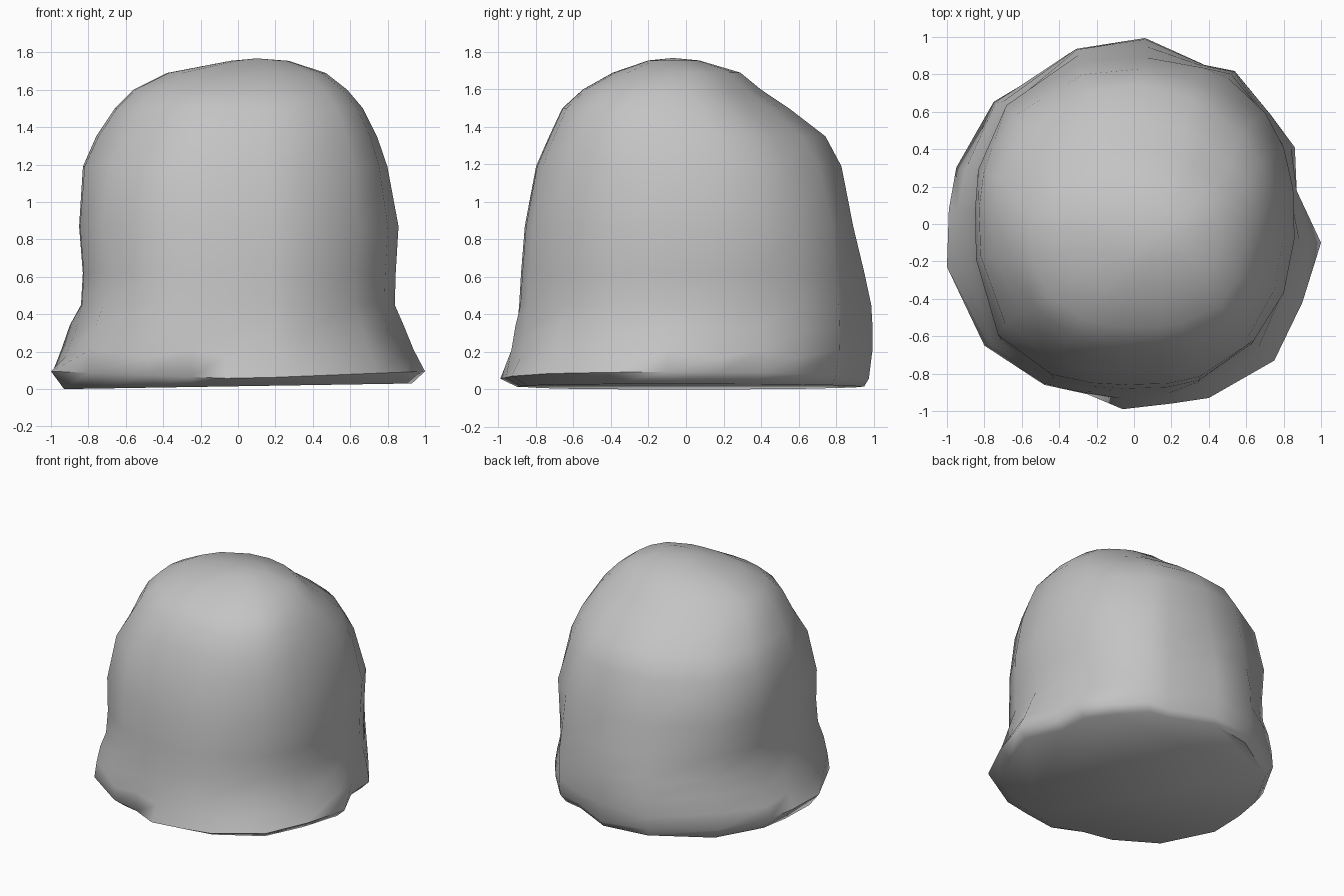
import bpy, bmesh, math

if "Cube" in bpy.data.objects:
    bpy.data.objects.remove(bpy.data.objects["Cube"], do_unlink=True)

# Flared hem outline seen from above, anticlockwise
HEM = [(1, -.1), (.87, .18), (.86, .42), (.73, .6), (.54, .82), (.38, .85), (.06, 1),
       (-.31, .94), (-.75, .67), (-.95, .31), (-.99, .08), (-1, -.23), (-.8, -.65),
       (-.48, -.86), (-.25, -.91), (-.06, -.99), (.2, -.96), (.4, -.93), (.75, -.73),
       (.9, -.42)]

# Levels: height, left edge, right edge, front, back, hem share, hem share at the back
LEVELS = [(.19, -.9, .88, -.91, .89, .4, .95), (.32, -.87, .85, -.9, .89, .15, .95),
          (.45, -.84, .84, -.89, .88, 0, .9), (.62, -.83, .845, -.88, .88, 0, .6),
          (.87, -.85, .86, -.86, .88, 0, .1), (1.19, -.83, .80, -.80, .83, 0, 0),
          (1.35, -.76, .745, -.73, .745, 0, 0), (1.5, -.66, .67, -.66, .55, 0, 0),
          (1.6, -.56, .585, -.55, .4, 0, 0), (1.69, -.38, .47, -.39, .29, 0, 0),
          (1.755, -.04, .27, -.2, .07, 0, 0)]

# Squareness of the corners: front right, front left, back right, back left
LOWER = (2.85, 2.25, 2.55, 2.4)
UPPER = (2.25, 2.75, 2.0, 1.95)


def mix(a, b, t):
    return a + (b - a) * max(0, min(1, t))


def rounded_square(angle, level):
    """Point on a section whose corners differ in roundness."""
    z, x0, x1, y0, y1 = level[:5]
    c, s = math.cos(angle), math.sin(angle)
    corners = [mix(a, b, (z - .95) / .4) for a, b in zip(LOWER, UPPER)]
    u, v = .5 + .7 * c, .5 + .7 * s
    n = mix(mix(corners[0], corners[1], u), mix(corners[2], corners[3], u), v)
    r = (abs(c) ** n + abs(s) ** n) ** (-1 / n)
    return (x0 + x1 + (x1 - x0) * r * c) / 2, (y0 + y1 + (y1 - y0) * r * s) / 2


bm = bmesh.new()
rings = []

# Underside edge, tucked in a little, then the hem rim rising to both sides
rings.append([bm.verts.new((x * .93, y * (.95 if y > 0 else .91), .015 + .015 * x))
              for x, y in HEM])
rings.append([bm.verts.new((x, y * (.975 if y > 0 else 1), .055 + .04 * abs(x)))
              for x, y in HEM])

# Body rings with soft folds running into the hem and a ridge down the back
for level in LEVELS:
    ring = []
    for i, (hx, hy) in enumerate(HEM):
        bx, by = rounded_square(math.atan2(hy, hx), level)
        fold = (-1) ** i if level[5] else 0
        w = level[6] if hy > .8 else level[5] + .1 * fold
        ring.append(bm.verts.new((bx + (hx - bx) * w, by + (hy - by) * w,
                                  level[0] + .02 * fold)))
    rings.append(ring)

# Skin the rings, then close the crown and the underside
count = len(HEM)
for low, high in zip(rings, rings[1:]):
    for i in range(count):
        j = (i + 1) % count
        bm.faces.new((low[i], low[j], high[j], high[i]))
crown = bm.verts.new((.1, -.07, 1.768))
for i in range(count):
    bm.faces.new((rings[-1][i], rings[-1][(i + 1) % count], crown))
bm.faces.new(rings[0][::-1])
bmesh.ops.recalc_face_normals(bm, faces=bm.faces)

mesh = bpy.data.meshes.new("boulder")
bm.to_mesh(mesh)
bm.free()
boulder = bpy.data.objects.new("boulder", mesh)
bpy.context.collection.objects.link(boulder)

grey = bpy.data.materials.new("stone_grey")
grey.use_nodes = True
colour = (.55, .55, .55, 1)
grey.diffuse_color = colour
grey.node_tree.nodes["Principled BSDF"].inputs["Base Color"].default_value = colour
mesh.materials.append(grey)

bpy.context.view_layer.objects.active = boulder
boulder.select_set(True)
bpy.ops.object.shade_smooth_by_angle(angle=math.radians(60))
